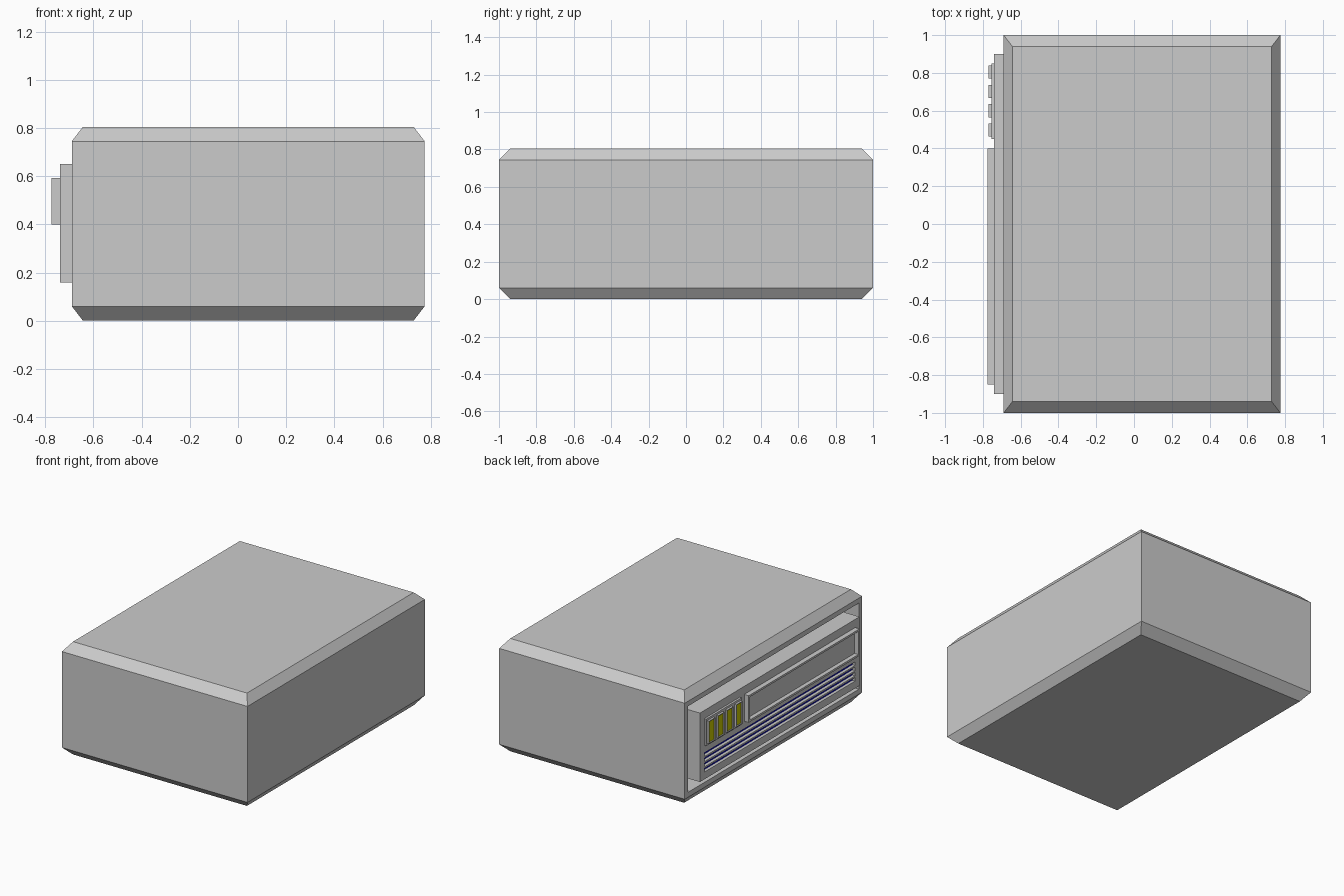
import bpy, bmesh
from mathutils import Vector

old = bpy.data.objects.get("Cube")
if old:
    bpy.data.objects.remove(old, do_unlink=True)


def material(name, colour):
    m = bpy.data.materials.new(name)
    m.use_nodes = True
    m.diffuse_color = (*colour, 1)
    m.node_tree.nodes["Principled BSDF"].inputs["Base Color"].default_value = (*colour, 1)
    return m


GREY = material("grey casing", (0.6, 0.6, 0.6))
YELLOW = material("yellow", (0.6, 0.6, 0.0))
BLUE = material("blue", (0.0, 0.0, 0.6))


def finish(name, bm, *mats):
    bmesh.ops.recalc_face_normals(bm, faces=bm.faces)
    mesh = bpy.data.meshes.new(name)
    bm.to_mesh(mesh)
    bm.free()
    for m in mats:
        mesh.materials.append(m)
    obj = bpy.data.objects.new(name, mesh)
    bpy.context.scene.collection.objects.link(obj)
    return obj


def box(x, y, z):
    """Box spanning three (low, high) ranges."""
    bm = bmesh.new()
    bmesh.ops.create_cube(bm, size=1)
    for v in bm.verts:
        v.co = Vector([(r[0] + r[1]) / 2 + c * (r[1] - r[0]) for c, r in zip(v.co, (x, y, z))])
    return bm


def face_towards(bm, direction):
    bm.normal_update()
    return max(bm.faces, key=lambda f: f.normal.dot(direction))


def push(bm, face, offset):
    """Extrude one face by an offset and return the new face."""
    new = bmesh.ops.extrude_discrete_faces(bm, faces=[face])["faces"][0]
    bmesh.ops.translate(bm, vec=offset, verts=new.verts)
    return new


def pocket(bm, rim, depth):
    """Sink a rimmed pocket into the side facing -x."""
    face = face_towards(bm, Vector((-1, 0, 0)))
    bmesh.ops.inset_individual(bm, faces=[face], thickness=rim)
    return push(bm, face, Vector((depth, 0, 0)))


SIDE, FRONT, DEEP = -0.69, -0.74, 0.15

# Casing with chamfered top and bottom and a pocket on one side
bm = box((SIDE, 0.775), (-1, 1), (0.06, 0.745))
for d in (-1, 1):
    cap = push(bm, face_towards(bm, Vector((0, 0, d))), Vector((0, 0, 0.06 * d)))
    mid = cap.calc_center_median()
    for v in cap.verts:
        v.co.x = mid.x + (v.co.x - mid.x) * 0.937
        v.co.y *= 0.94
pocket(bm, 0.05, DEEP)
finish("casing", bm, GREY)

# Control panel standing out of the pocket
panel = finish("control_panel", box((FRONT, SIDE + DEEP), (-0.9, 0.9), (0.158, 0.65)), GREY)

# Vent grooves cut in the panel, each backed by a blue strip
GROOVES, LOW, PITCH, HEIGHT = 4, 0.21, 0.037, 0.026
for i in range(GROOVES):
    z = LOW + i * PITCH
    span = (-0.85, 0.85)
    cutter = finish(f"vent_cutter_{i + 1}", box((FRONT - 0.05, FRONT + 0.03), span, (z, z + HEIGHT)), GREY)
    cutter.hide_render = True
    cutter.hide_set(True)
    cut = panel.modifiers.new(f"vent_{i + 1}", "BOOLEAN")
    cut.operation, cut.solver, cut.object = "DIFFERENCE", "EXACT", cutter
    finish(f"vent_strip_{i + 1}", box((FRONT + 0.022, FRONT + 0.03), span, (z, z + HEIGHT)), BLUE)

# Wide drive bay with a thin rim
bm = box((-0.775, FRONT), (-0.85, 0.4), (0.4, 0.592))
pocket(bm, 0.02, 0.03)
finish("drive_bay", bm, GREY)

# Plate with four buttons, each with a sunken yellow face
finish("button_plate", box((-0.755, FRONT), (0.45, 0.85), (0.4, 0.592)), GREY)
for i in range(4):
    y = 0.463 + i * 0.102
    bm = box((-0.77, -0.755), (y, y + 0.07), (0.415, 0.577))
    pocket(bm, 0.008, 0.008).material_index = 1
    finish(f"button_{i + 1}", bm, GREY, YELLOW)
